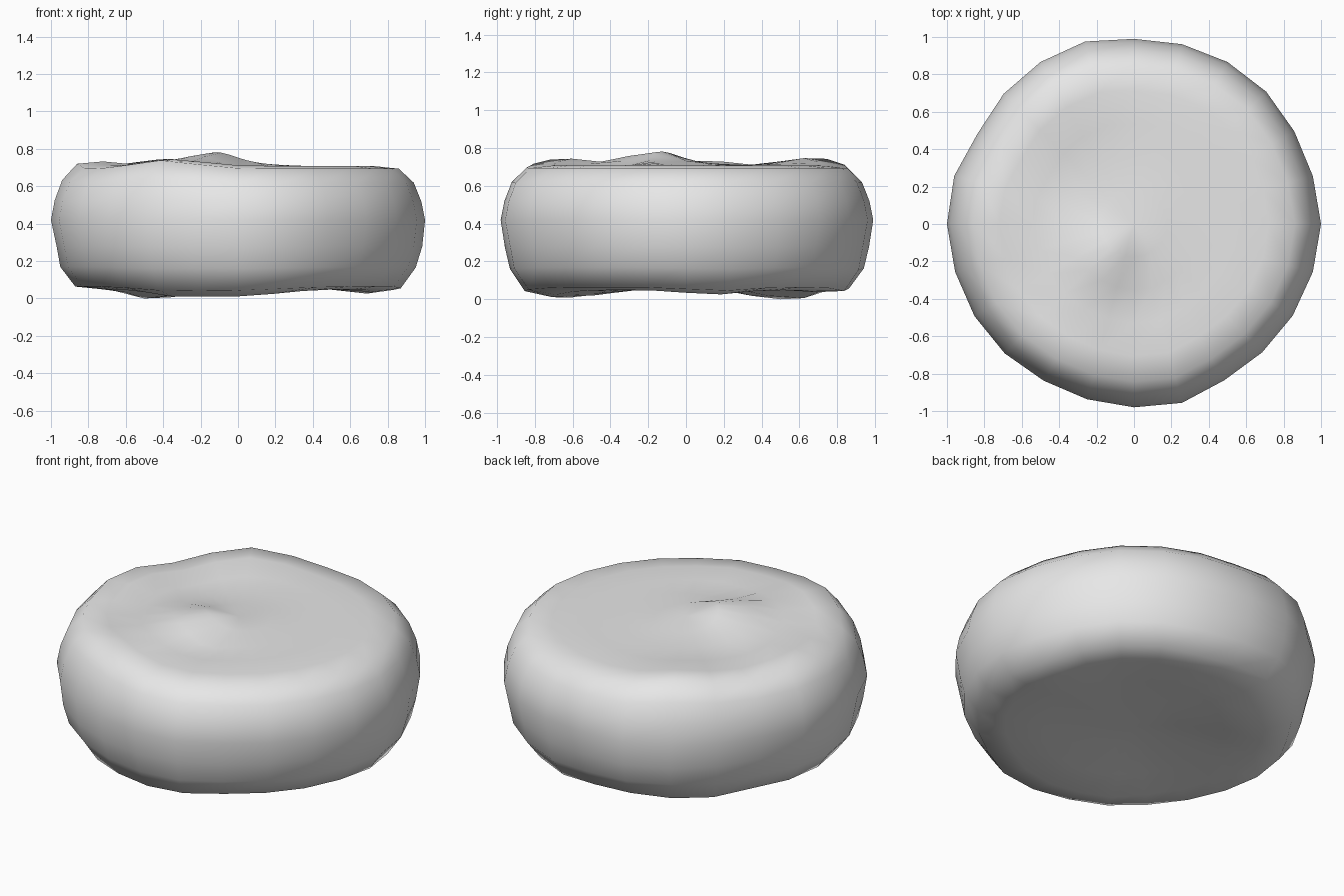
import bpy, bmesh
from math import sin, cos, pi, exp

cube = bpy.data.objects.get("Cube")
if cube:
    bpy.data.objects.remove(cube, do_unlink=True)

# Outline radius every 15 degrees, starting at +x
OUTLINE = [1.0, .99, .99, 1.0, 1.0, .995, .99, 1.01, 1.0, .985, .966, .995,
           1.0, .99, .985, .978, .967, .97, .98, .99, .965, .97, .98, .99]

# Side profile as (radius, height), from underside to top
PROFILE = [(.25, .07), (.5, .065), (.72, .06), (.87, .075), (.95, .18), (.985, .29),
           (1.0, .43), (.98, .53), (.94, .63), (.86, .705), (.72, .72),
           (.54, .72), (.36, .72), (.18, .725)]

# Soft lumps as (x, y, height, width)
TOP_LUMPS = [(-.15, -.18, .075, .2), (.02, -.38, -.03, .14), (-.4, -.72, .045, .25),
             (-.45, .72, .05, .25), (-.8, .1, .035, .22), (-.45, .2, -.015, .2)]
BASE_LUMPS = [(-.4, .5, -.06, .22), (0, -.62, -.04, .28), (-.35, -.6, -.03, .2),
              (.74, .15, -.025, .2), (.2, .85, -.02, .2)]


def lump(x, y, lumps):
    return sum(h * exp(-((x - cx) ** 2 + (y - cy) ** 2) / (w * w))
               for cx, cy, h, w in lumps)


def place(r, z, i):
    """Point on the stone, with the lumps fading out around its waist."""
    a = 2 * pi * i / len(OUTLINE)
    rad = r * OUTLINE[i]
    # slight waviness around the flank
    flank = max(0, 1 - abs(z - .4) / .3)
    rad -= .012 * flank * (1 - cos(3 * a)) * (1 if .2 < z < .35 else 0)
    x, y = rad * cos(a), rad * sin(a)
    if z > .4:
        z += lump(x, y, TOP_LUMPS) * min(1, (z - .4) / .3)
    else:
        z += lump(x, y, BASE_LUMPS) * min(1, (.4 - z) / .3)
    return x, y, z


# Stone: rings swept round the uneven outline, closed at both centres
bm = bmesh.new()
n = len(OUTLINE)
rings = [[bm.verts.new(place(r, z, i)) for i in range(n)] for r, z in PROFILE]
for low, high in zip(rings, rings[1:]):
    for i in range(n):
        j = (i + 1) % n
        bm.faces.new((low[i], low[j], high[j], high[i]))
for ring, r_z in ((rings[0], .07), (rings[-1], .725)):
    lumps = TOP_LUMPS if r_z > .4 else BASE_LUMPS
    centre = bm.verts.new((0, 0, r_z + lump(0, 0, lumps)))
    for i in range(n):
        bm.faces.new((ring[i], ring[(i + 1) % n], centre))
bmesh.ops.recalc_face_normals(bm, faces=bm.faces)

# Stand it on the ground
floor = min(v.co.z for v in bm.verts)
for v in bm.verts:
    v.co.z -= floor
for f in bm.faces:
    f.smooth = True

mesh = bpy.data.meshes.new("round_stone")
bm.to_mesh(mesh)
bm.free()
stone = bpy.data.objects.new("round_stone", mesh)
bpy.context.collection.objects.link(stone)

# Plain grey colour
mat = bpy.data.materials.new("stone_grey")
mat.use_nodes = True
grey = (.8, .8, .8, 1)
mat.diffuse_color = grey
mat.node_tree.nodes["Principled BSDF"].inputs["Base Color"].default_value = grey
mesh.materials.append(mat)
